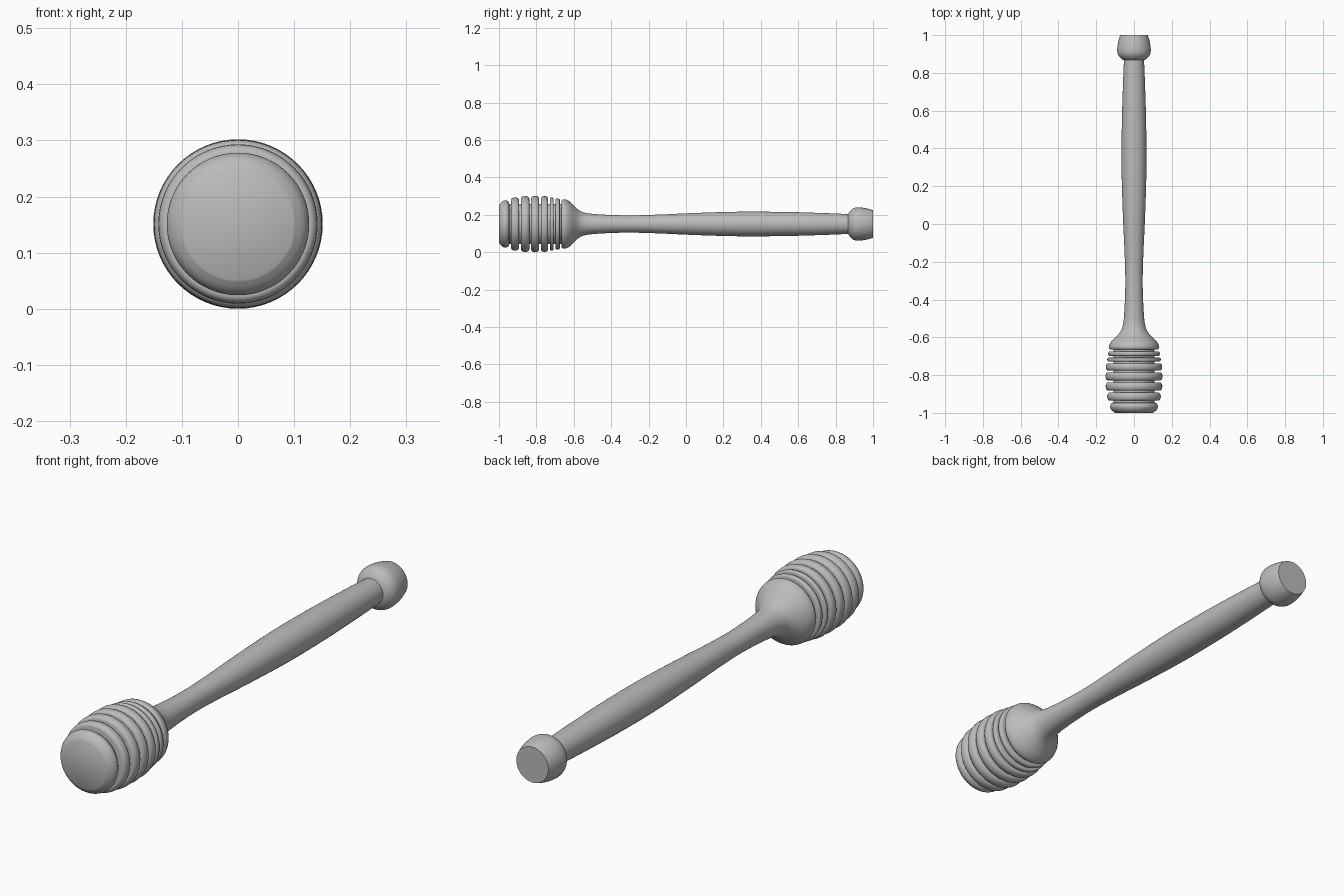
import bpy, bmesh, math

old = bpy.data.objects.get("Cube")
if old:
    bpy.data.objects.remove(old, do_unlink=True)

AXIS_Z = 0.151
SEGMENTS = 64
CORE = 0.108

grey = bpy.data.materials.new("plain grey")
grey.use_nodes = True
colour = (0.5, 0.5, 0.5, 1)
grey.diffuse_color = colour
grey.node_tree.nodes["Principled BSDF"].inputs["Base Color"].default_value = colour


def smooth_profile(pts, steps=5):
    """Catmull-Rom curve through (y, radius) points."""
    out = []
    ext = [pts[0]] + pts + [pts[-1]]
    for a, b, c, d in zip(ext, ext[1:], ext[2:], ext[3:]):
        for i in range(steps):
            t = i / steps
            out.append(tuple(
                0.5 * (2 * q + (r - p) * t + (2 * p - 5 * q + 4 * r - s) * t * t
                       + (3 * q - p - 3 * r + s) * t ** 3)
                for p, q, r, s in zip(a, b, c, d)))
    return out + [pts[-1]]


def lathe(name, profile):
    """Turn a (y, radius) profile about the long axis, with flat ends."""
    bm = bmesh.new()
    rings = []
    for y, r in profile:
        rings.append([bm.verts.new((r * math.cos(a), y, AXIS_Z + r * math.sin(a)))
                      for a in (2 * math.pi * i / SEGMENTS for i in range(SEGMENTS))])
    for lo, hi in zip(rings, rings[1:]):
        for i in range(SEGMENTS):
            j = (i + 1) % SEGMENTS
            bm.faces.new((lo[i], lo[j], hi[j], hi[i]))
    bm.faces.new(rings[0])
    bm.faces.new(rings[-1])
    bmesh.ops.recalc_face_normals(bm, faces=bm.faces)
    mesh = bpy.data.meshes.new(name)
    bm.to_mesh(mesh)
    bm.free()
    mesh.materials.append(grey)
    obj = bpy.data.objects.new(name, mesh)
    bpy.context.collection.objects.link(obj)
    bpy.ops.object.select_all(action="DESELECT")
    obj.select_set(True)
    bpy.context.view_layer.objects.active = obj
    bpy.ops.object.shade_smooth_by_angle(angle=math.radians(40))


def rounded_disc(y0, y1, r):
    """Profile of one ridge, with a rounded rim, rising from the core."""
    w = (y1 - y0) / 2
    rim = [(y0 + w * (1 - math.cos(a)), r - 0.6 * w * (1 - math.sin(a)))
           for a in (math.pi * i / 8 for i in range(9))]
    return [(y0, CORE)] + rim + [(y1, CORE)]


# Ridged head: flat nose, ridges, then a domed shoulder
head = smooth_profile([(-1, 0.1), (-0.985, 0.119), (-0.965, 0.127), (-0.947, 0.118)], 4)
head.append((-0.945, CORE))
for ridge in ((-0.935, -0.892, 0.142), (-0.882, -0.838, 0.15), (-0.828, -0.786, 0.151),
              (-0.776, -0.738, 0.149), (-0.728, -0.708, 0.142), (-0.698, -0.675, 0.137)):
    head += rounded_disc(*ridge)
head.append((-0.665, CORE))
head += smooth_profile([(-0.665, 0.126), (-0.655, 0.132), (-0.64, 0.13), (-0.62, 0.118),
                        (-0.595, 0.094), (-0.57, 0.072), (-0.54, 0.06), (-0.5, 0.054)])
lathe("ridged_head", head)

# Handle: thin neck with a gentle swelling grip
lathe("handle", smooth_profile([(-0.5, 0.054), (-0.42, 0.049), (-0.3, 0.046), (-0.15, 0.05),
                                (0, 0.057), (0.2, 0.064), (0.35, 0.066), (0.55, 0.064),
                                (0.75, 0.058), (0.87, 0.053)]))

# Rounded end knob
lathe("end_knob", smooth_profile([(0.866, 0.05), (0.875, 0.067), (0.893, 0.083),
                                  (0.915, 0.089), (0.945, 0.087), (0.975, 0.081), (1, 0.073)]))
